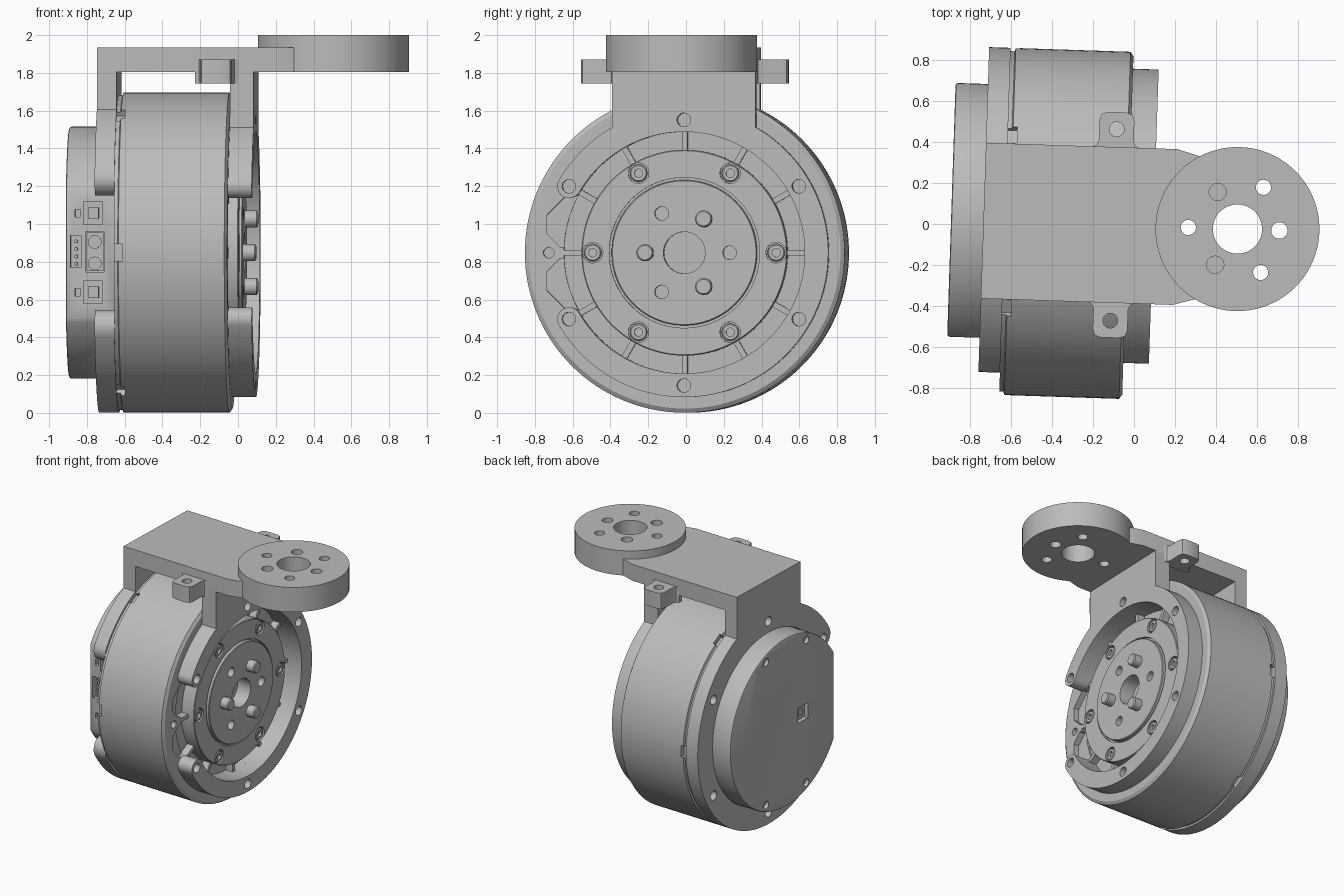
import bpy, bmesh
from math import sin, cos, radians, acos, degrees
from mathutils import Matrix

if "Cube" in bpy.data.objects:
    bpy.data.objects.remove(bpy.data.objects["Cube"])

C = 0.848            # height of the motor axis
SIXTH = range(0, 360, 60)
parts = []

grey = bpy.data.materials.new("metal grey")
grey.use_nodes = True
grey.diffuse_color = (0.5, 0.5, 0.5, 1)
grey.node_tree.nodes["Principled BSDF"].inputs["Base Color"].default_value = (0.5, 0.5, 0.5, 1)


def arc(a, b, r, start, end, n):
    steps = [radians(start + (end - start) * i / n) for i in range(n + 1)]
    return [(a + r * cos(t), b + r * sin(t)) for t in steps]


def circle(a, b, r, n=32):
    return arc(a, b, r, 0, 360, n)[:-1]


def polar(r, angle):
    return r * cos(radians(angle)), C + r * sin(radians(angle))


def rect(a0, a1, b0, b1):
    return [(a0, b0), (a1, b0), (a1, b1), (a0, b1)]


def radial_bar(r0, r1, half, angle):
    t = radians(angle)
    return [(r * cos(t) - s * sin(t), C + r * sin(t) + s * cos(t))
            for r, s in ((r0, -half), (r1, -half), (r1, half), (r0, half))]


def finish(name, bm):
    bmesh.ops.recalc_face_normals(bm, faces=bm.faces)
    mesh = bpy.data.meshes.new(name)
    bm.to_mesh(mesh)
    bm.free()
    mesh.materials.append(grey)
    ob = bpy.data.objects.new(name, mesh)
    bpy.context.collection.objects.link(ob)
    parts.append(ob)
    return ob


def prism(name, outlines, lo, hi, axis="x"):
    """Extrude one or more outlines along an axis."""
    place = {"x": lambda a, b, t: (t, a, b),
             "y": lambda a, b, t: (a, t, b),
             "z": lambda a, b, t: (a, b, t)}[axis]
    bm = bmesh.new()
    for line in outlines:
        low = [bm.verts.new(place(a, b, lo)) for a, b in line]
        high = [bm.verts.new(place(a, b, hi)) for a, b in line]
        bm.faces.new(low)
        bm.faces.new(high[::-1])
        for i in range(len(line)):
            j = (i + 1) % len(line)
            bm.faces.new((low[i], high[i], high[j], low[j]))
    return finish(name, bm)


def lathe(name, profile, v=0, z=C, steps=128):
    """Turn an (axial, radius) profile round a line parallel to x."""
    bm = bmesh.new()
    verts = [bm.verts.new((u, v, z + r)) for u, r in profile]
    edges = [bm.edges.new(pair) for pair in zip(verts, verts[1:])]
    bmesh.ops.spin(bm, geom=verts + edges, cent=(0, v, z), axis=(1, 0, 0),
                   angle=radians(360), steps=steps, use_merge=True)
    bmesh.ops.remove_doubles(bm, verts=bm.verts, dist=0.0001)
    return finish(name, bm)


def apply(ob, mod):
    bpy.context.view_layer.objects.active = ob
    bpy.ops.object.modifier_apply(modifier=mod.name)


def cut(ob, outlines, lo, hi, axis="x"):
    cutter = prism("cutter", outlines, lo, hi, axis)
    mod = ob.modifiers.new("cut", "BOOLEAN")
    mod.operation, mod.solver, mod.object = "DIFFERENCE", "EXACT", cutter
    apply(ob, mod)
    parts.remove(cutter)
    bpy.data.objects.remove(cutter)


def ring_with_leg(outer, inner, end):
    """Open ring with round ends, and a wide leg rising to the top plate."""
    mid, half = (outer + inner) / 2, (outer - inner) / 2
    a = degrees(acos(0.38 / outer))
    return (arc(0, C, outer, -end, a, 90) + [(0.38, 1.805), (-0.38, 1.805)]
            + arc(0, C, outer, 180 - a, end, 30)
            + arc(*polar(mid, end), half, end, end + 180, 12)[1:-1]
            + arc(0, C, inner, end, -end, 120)
            + arc(*polar(mid, -end), half, 180 - end, 360 - end, 12)[1:-1])


# Motor body with a recessed ring in its front face
body = lathe("motor_body", [(-.63, 0), (-.63, .832), (-.61, .832), (-.605, .847),
                            (-.045, .847), (-.03, .825), (-.03, .64),
                            (-.09, .64), (-.09, 0)])
cut(body, [radial_bar(.81, .9, .045, a) for a in SIXTH], -.66, -.585)
pocket = [(-.73, .1), (-.73, .2), (-.63, .3), (-.53, .3), (-.55, .22), (-.59, .03), (-.66, .03)]
cut(body, [[(v, C + s * z) for v, z in pocket] for s in (1, -1)], -.075, .02)
cut(body, [circle(*polar(.72, 180), .028)], -.1, .02)
prism("body_spokes", [radial_bar(.535, .65, .015, a) for a in range(0, 360, 30)], -.1, -.031)

# Output flange, its screws and its drive pins
flange = lathe("output_flange", [(-.1, 0), (-.1, .545), (.015, .545), (.02, .54), (.02, .398),
                                 (0, .398), (0, .385), (.03, .385), (.035, .38),
                                 (.035, .11), (-.08, .11), (-.08, 0)])
cut(flange, [circle(*polar(.486, a), .054) for a in SIXTH], -.01, .06)
cut(flange, [circle(*polar(.24, a), .036) for a in (0, 120, 240)], -.05, .06)
for a in SIXTH:
    lathe("flange_screw", [(-.02, 0), (-.02, .046), (.012, .046), (.018, .04),
                           (.018, .022), (0, .022), (0, 0)], *polar(.486, a), 24)
for a in (60, 180, 300):
    lathe("drive_pin", [(0, 0), (0, .045), (.095, .045), (.103, .038), (.103, 0)],
          *polar(.207, a), 32)

# Bracket rings with legs
holes = range(-150, 151, 60)
front = prism("front_bracket_ring", [ring_with_leg(.765, .64, 150)], -.03, .095)
cut(front, [circle(*polar(.703, a), .036) for a in [*holes]], -.06, .12)
back = prism("back_bracket_ring", [ring_with_leg(.847, .67, 149)], -.735, -.63)
cut(back, [circle(*polar(.757, a), .036) for a in [*holes]], -.78, -.6)

# Top plate, ending against the round mount
prism("top_plate", [[(-.735, .38), (-.735, -.38), (.2, -.38)]
                    + arc(.505, 0, .398, 241, 119, 40) + [(.2, .38)]], 1.805, 1.935, "z")

# Side ears with a bolt hole
ear = [(-.215, .34), (-.215, .379), (-.195, .388), (-.185, .41), (-.185, .51), (-.175, .54),
       (-.145, .55), (-.055, .55), (-.025, .54), (-.015, .51), (-.015, .41), (-.005, .388),
       (.015, .379), (.015, .34)]
for side, s in (("left", 1), ("right", -1)):
    ob = prism(side + "_ear", [[(u, s * v) for u, v in ear]], 1.745, 1.87, "z")
    cut(ob, [circle(-.1, s * .467, .036)], 1.7, 1.9, "z")

# Round mount with centre bore and bolt holes
mount = prism("round_mount", [circle(.505, 0, .4, 128)], 1.805, 2, "z")


def mount_hole(r, a, size):
    return circle(.505 + r * cos(radians(a)), r * sin(radians(a)), size)


cut(mount, [circle(.505, 0, .12, 48), mount_hole(.205, 0, .04)]
    + [mount_hole(.24, a, .037) for a in (60, 180, 300)], 1.7, 2.1, "z")
cut(mount, [mount_hole(.205, a, .042) for a in (120, 240)], 1.935, 2.1, "z")

# Back cover with a flat side
cover = prism("back_cover", [arc(0, C, .667, -149, 149, 110)], -.893, -.62)
bevel = cover.modifiers.new("bevel", "BEVEL")
bevel.width, bevel.segments, bevel.angle_limit = .012, 2, radians(60)
apply(cover, bevel)
cut(cover, [circle(v, C + z, .03, 20) for v in (-.24, .24) for z in (-.565, .565)], -.95, -.865)
cut(cover, [rect(-.26, -.14, C - .06, C + .06)], -.95, -.86)
prism("cover_button", [rect(-.225, -.175, C - .025, C + .025)], -.87, -.85)

# Sockets in the flat side of the cover
sockets = [rect(-.79, -.69, .745, .96), rect(-.868, -.812, .77, .94)]
for s in (1, -1):
    sockets += [rect(-.8, -.7, C + s * .21 - .06, C + s * .21 + .06),
                rect(-.845, -.815, C + s * .21 - .02, C + s * .21 + .02)]
cut(cover, sockets, -.65, -.515, "y")
prism("power_socket", [rect(-.785, -.695, .75, .955)], -.56, -.5, "y")
prism("power_contacts", [circle(-.74, C + s * .057, .036, 24) for s in (1, -1)], -.57, -.5, "y")
prism("signal_pins", [circle(-.84, C + .04 * i, .01, 10) for i in (-1.5, -.5, .5, 1.5)],
      -.56, -.5, "y")
prism("data_plugs", [rect(-.775, -.72, C + s * .21 - .03, C + s * .21 + .03) for s in (1, -1)],
      -.555, -.5, "y")

# Turn the whole assembly slightly and shade it
turn = Matrix.Translation((0, -.008, 0)) @ Matrix.Rotation(radians(-1.9), 4, "Z")
bpy.ops.object.select_all(action="DESELECT")
for ob in parts:
    ob.data.transform(turn)
    ob.select_set(True)
bpy.context.view_layer.objects.active = parts[0]
bpy.ops.object.shade_smooth_by_angle(angle=radians(30))
